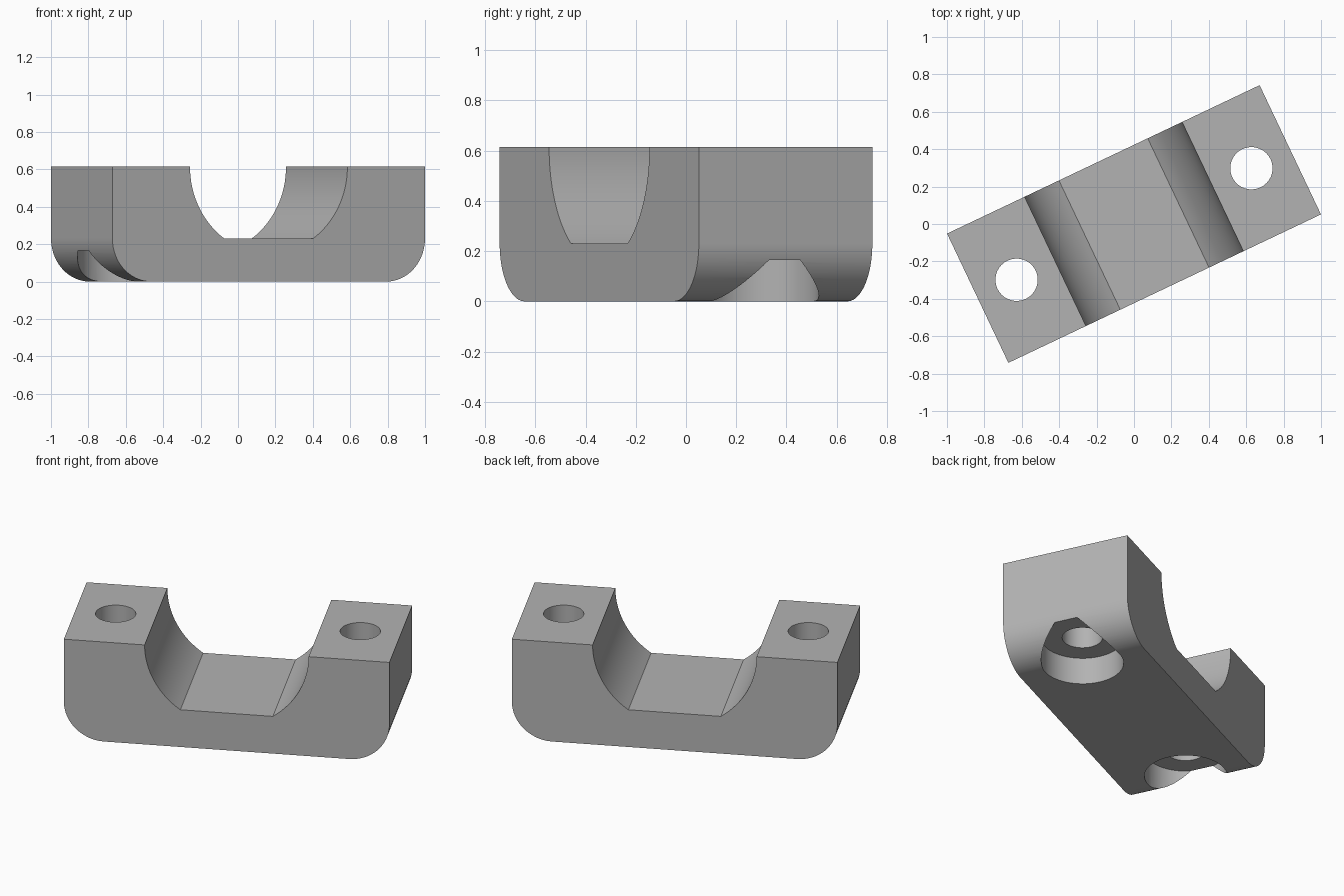
import bpy, bmesh, math
from math import cos, sin, pi
from mathutils import Matrix

if "Cube" in bpy.data.objects:
    bpy.data.objects.remove(bpy.data.objects["Cube"])

LENGTH, DEPTH, HEIGHT = 1.85, 0.765, 0.615
ROUND = 0.23                         # lower corner radius
SADDLE_R, FLOOR = 0.466, 0.23        # cradle radius and flat floor height
BOLT_X, HOLE_R, BORE_R, BORE_H = 0.695, 0.113, 0.231, 0.165
TURN = Matrix.Rotation(math.radians(25.4), 4, "Z")

grey = bpy.data.materials.new("plain grey")
grey.use_nodes = True
grey.diffuse_color = (0.45, 0.45, 0.45, 1)
grey.node_tree.nodes["Principled BSDF"].inputs["Base Color"].default_value = grey.diffuse_color


def arc(cx, cz, r, start, end, steps):
    angles = [start + (end - start) * i / steps for i in range(steps + 1)]
    return [(cx + r * cos(a), cz + r * sin(a)) for a in angles]


def make_object(name, bm):
    bmesh.ops.recalc_face_normals(bm, faces=bm.faces)
    mesh = bpy.data.meshes.new(name)
    bm.to_mesh(mesh)
    bm.free()
    mesh.materials.append(grey)
    obj = bpy.data.objects.new(name, mesh)
    bpy.context.collection.objects.link(obj)
    return obj


# Block side profile: rounded lower corners and a flat-bottomed round cradle
corner_x = LENGTH / 2 - ROUND
dip = math.asin((HEIGHT - FLOOR) / SADDLE_R)
profile = [(-LENGTH / 2, HEIGHT)]
profile += arc(-corner_x, ROUND, ROUND, pi, 1.5 * pi, 20)
profile += arc(corner_x, ROUND, ROUND, -pi / 2, 0, 20)
profile += [(LENGTH / 2, HEIGHT)]
profile += arc(0, HEIGHT, SADDLE_R, 0, -dip, 16)
profile += arc(0, HEIGHT, SADDLE_R, dip - pi, -pi, 16)

bm = bmesh.new()
face = bm.faces.new([bm.verts.new((x, -DEPTH / 2, z)) for x, z in profile])
extruded = bmesh.ops.extrude_face_region(bm, geom=[face])["geom"]
bmesh.ops.translate(bm, vec=(0, DEPTH, 0),
                    verts=[v for v in extruded if isinstance(v, bmesh.types.BMVert)])
clamp = make_object("clamp_block", bm)


# Bolt holes with wide counterbores underneath
def bolt_cutter(name, x):
    bm = bmesh.new()
    rings = []
    for r, z in ((BORE_R, -0.1), (BORE_R, BORE_H), (HOLE_R, BORE_H), (HOLE_R, 0.8)):
        rings.append([bm.verts.new((x + r * cos(a), r * sin(a), z))
                      for a in (2 * pi * (i + 0.5) / 64 for i in range(64))])
    for low, high in zip(rings, rings[1:]):
        for i in range(64):
            j = (i + 1) % 64
            bm.faces.new((low[i], low[j], high[j], high[i]))
    bm.faces.new(rings[0])
    bm.faces.new(rings[-1])
    cutter = make_object(name, bm)
    cutter.hide_render = True
    return cutter


bpy.context.view_layer.objects.active = clamp
for side, label in ((1, "left"), (-1, "right")):
    cutter = bolt_cutter(label + "_bolt_cutter", side * BOLT_X)
    cut = clamp.modifiers.new(label + " bolt hole", "BOOLEAN")
    cut.operation, cut.solver, cut.object = "DIFFERENCE", "EXACT", cutter
    bpy.context.view_layer.update()
    bpy.ops.object.modifier_apply(modifier=cut.name)
    bpy.data.objects.remove(cutter)

# Turn the block, then smooth only its curved surfaces
clamp.data.transform(TURN)
bpy.ops.object.select_all(action="DESELECT")
clamp.select_set(True)
bpy.ops.object.shade_smooth_by_angle(angle=math.radians(25))
weighted = clamp.modifiers.new("clean flats", "WEIGHTED_NORMAL")
weighted.keep_sharp = True
